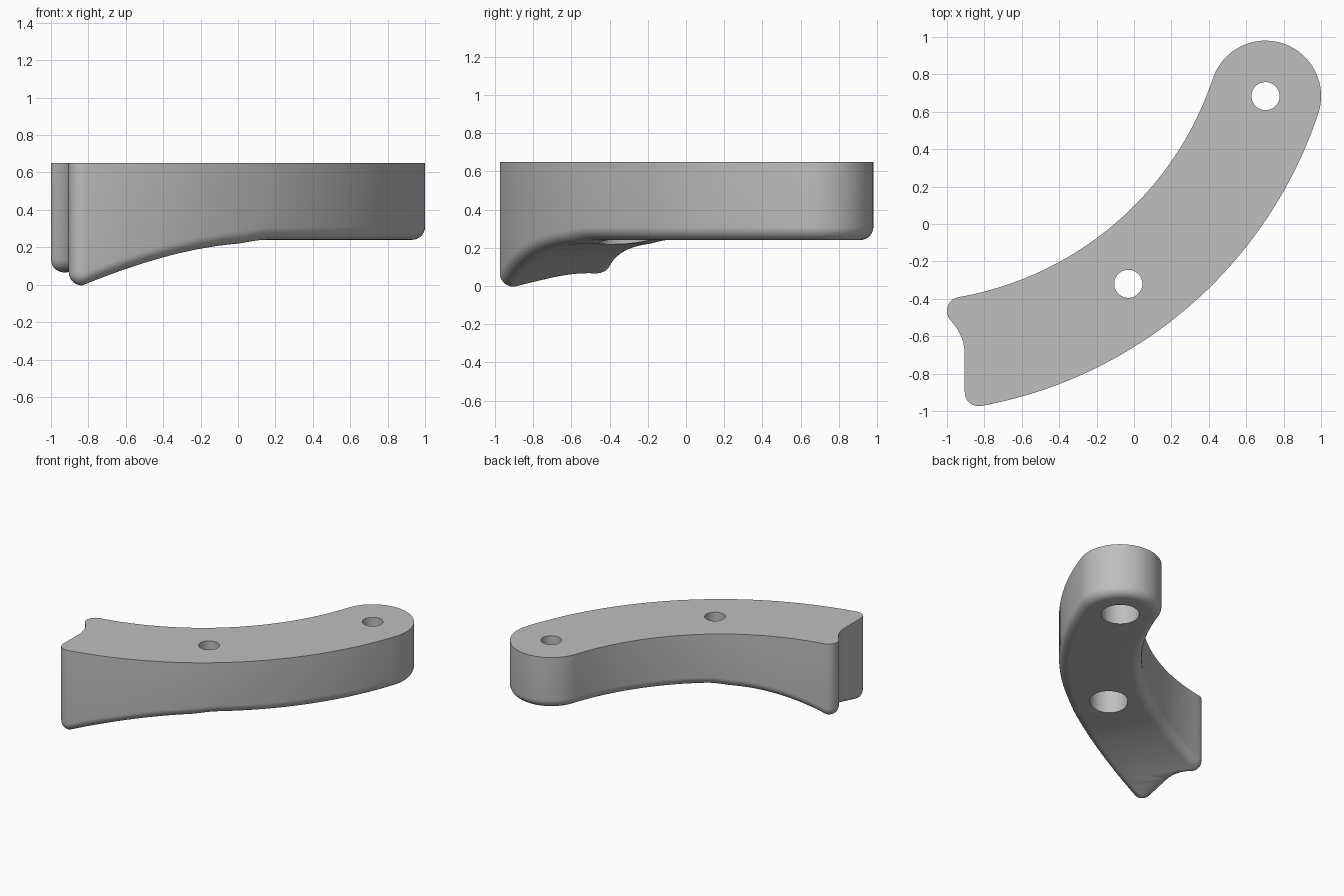
import bpy, bmesh, math
from mathutils import Vector

if "Cube" in bpy.data.objects:
    bpy.data.objects.remove(bpy.data.objects["Cube"])

TOP = 0.65            # height of the flat top face
FLAT = 0.24           # height of the flat underside
FILLET = 0.07         # rounding of the lower edge
PIVOT = Vector((-1.238, 1.333))       # centre of both long arcs
R_IN, R_OUT = 1.75, 2.344
SLOPE = Vector((0.82, 0.57))          # direction in which the underside rises


def underside(p):
    """Height of the underside: flat, then curving down towards the left end."""
    s = max(0.0, -0.17 - SLOPE.dot(Vector((p[0], p[1]))))
    return FLAT - 0.2165 * s * s - 0.015 * min(1.0, s / 0.15)


def polar(radius, deg):
    a = math.radians(deg)
    return PIVOT + Vector((math.cos(a), math.sin(a))) * radius


def arc(centre, radius, a0, a1, n, side=1):
    """Points with outward normals along an arc; side is -1 on concave arcs."""
    out = []
    for i in range(n):
        a = math.radians(a0 + (a1 - a0) * i / n)
        d = Vector((math.cos(a), math.sin(a)))
        out.append((Vector(centre) + d * radius, d * side))
    return out


# Plan outline, counter-clockwise: tangent arcs all the way round
cap_angle = -18.5
R_MID = (R_IN + R_OUT) / 2
cap_centre = polar(R_MID, cap_angle)
outline = (
    arc(PIVOT, R_OUT, -79.6, cap_angle, 40)
    + arc(cap_centre, (R_OUT - R_IN) / 2, cap_angle, cap_angle + 180, 32)
    + arc(PIVOT, R_IN, cap_angle, -80.1, 40, -1)
    + arc((-0.925, -0.465), 0.075, 99.9, 224, 12)
    + arc((-1.168, -0.70), 0.263, 44, 0, 10, -1)
    + [(Vector((-0.905, -0.70)), Vector((-1, 0)))]
    + arc((-0.83, -0.899), 0.075, 180, 280.4, 12)
)

# Body: top face, walls, rounded lower edge
bm = bmesh.new()
rings = [[bm.verts.new((p.x, p.y, TOP)) for p, n in outline]]
STEPS = 7
for k in range(STEPS + 1):
    a = math.pi / 2 * k / STEPS
    inset = FILLET * (1 - math.cos(a))
    lift = FILLET * (1 - math.sin(a))
    ring = []
    for p, n in outline:
        q = p - n * inset
        ring.append(bm.verts.new((q.x, q.y, underside(p - n * FILLET) + lift)))
    rings.append(ring)
count = len(outline)
for upper, lower in zip(rings, rings[1:]):
    for i in range(count):
        j = (i + 1) % count
        bm.faces.new((upper[i], lower[i], lower[j], upper[j]))
bm.faces.new(rings[0])

# Underside: cut a flat cap into strips, then drop it onto the curve
for v in rings[-1]:
    v.co.z = 0
cap = bm.faces.new(rings[-1][::-1])
faces = bmesh.ops.triangulate(bm, faces=[cap])["faces"]
for k in range(22):
    t = -0.17 - 0.05 * k
    edges = {e for f in faces for e in f.edges}
    verts = {v for f in faces for v in f.verts}
    res = bmesh.ops.bisect_plane(
        bm, geom=list(verts) + list(edges) + list(faces), dist=1e-5,
        plane_co=(SLOPE.x * t, SLOPE.y * t, 0), plane_no=(SLOPE.x, SLOPE.y, 0))
    faces = [g for g in res["geom"] if isinstance(g, bmesh.types.BMFace)]
    faces = [f for f in faces if all(abs(v.co.z) < 1e-6 for v in f.verts)]
for v in {v for f in faces for v in f.verts}:
    v.co.z = underside(v.co)
bmesh.ops.recalc_face_normals(bm, faces=bm.faces[:])

grey = bpy.data.materials.new("plain_grey")
grey.use_nodes = True
colour = (0.52, 0.52, 0.52, 1)
grey.diffuse_color = colour
grey.node_tree.nodes["Principled BSDF"].inputs["Base Color"].default_value = colour

mesh = bpy.data.meshes.new("curved_bracket")
bm.to_mesh(mesh)
bm.free()
mesh.materials.append(grey)
bracket = bpy.data.objects.new("curved_bracket", mesh)
bpy.context.collection.objects.link(bracket)


def drill(x, y, radius, z0, z1):
    """Cut a vertical round hole through the bracket."""
    bpy.ops.mesh.primitive_cylinder_add(
        vertices=48, radius=radius, depth=z1 - z0, location=(x, y, (z0 + z1) / 2))
    cutter = bpy.context.object
    cutter.name = "hole_cutter"
    cutter.hide_render = True
    cutter.data.materials.append(grey)
    bpy.ops.object.select_all(action="DESELECT")
    bpy.context.view_layer.objects.active = bracket
    bracket.select_set(True)
    mod = bracket.modifiers.new("hole", "BOOLEAN")
    mod.operation = "DIFFERENCE"
    mod.solver = "EXACT"
    mod.object = cutter
    bpy.ops.object.modifier_apply(modifier=mod.name)
    bpy.data.objects.remove(cutter)


# Two screw holes, each with a wider bore from below
for centre in (cap_centre, polar(R_MID, -53.85)):
    drill(centre.x, centre.y, 0.137, -0.2, 0.45)
    drill(centre.x, centre.y, 0.075, 0.3, 0.9)

bpy.ops.object.select_all(action="DESELECT")
bracket.select_set(True)
bpy.context.view_layer.objects.active = bracket
bpy.ops.object.shade_smooth_by_angle(angle=math.radians(30))
